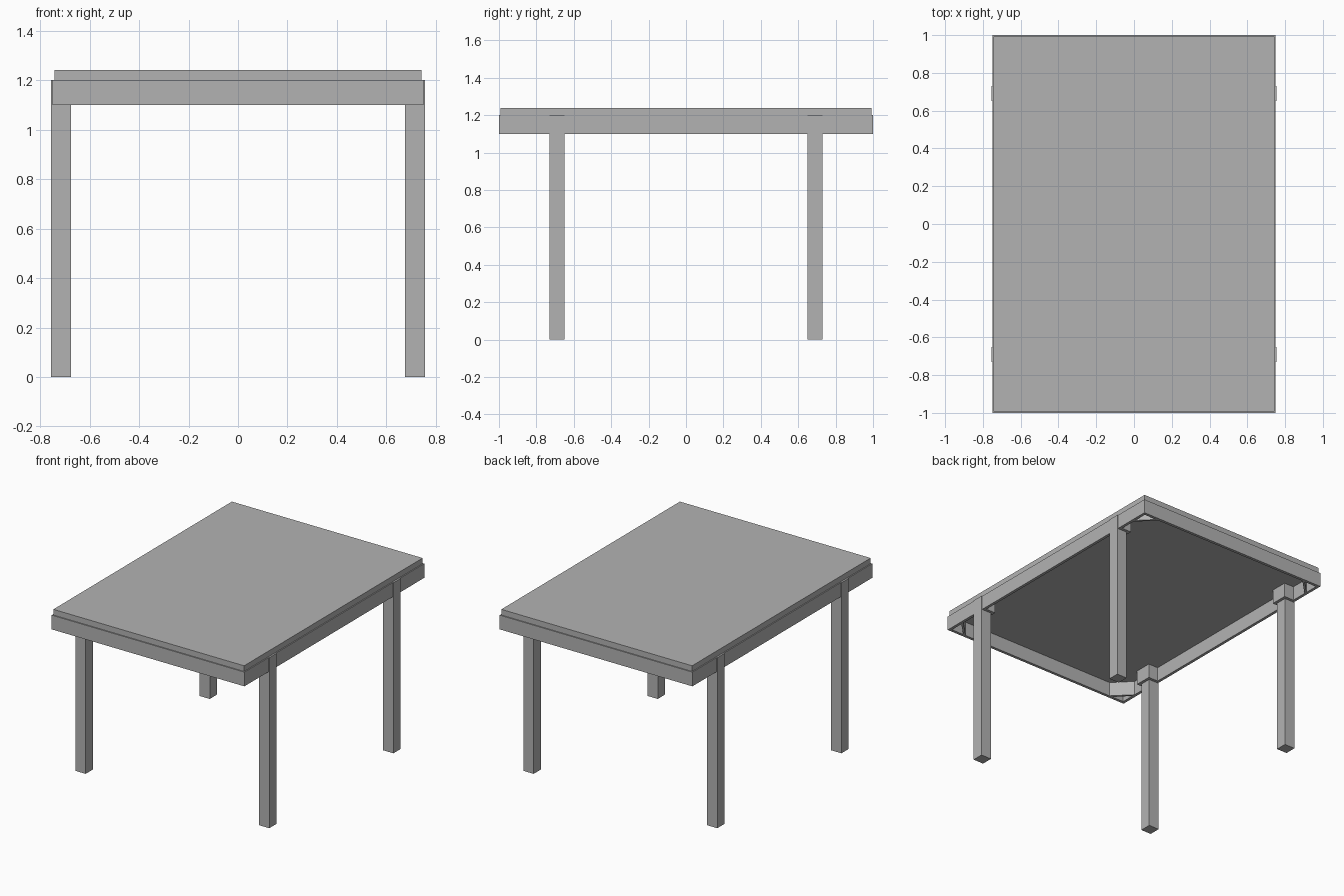
import bpy
import math

cube = bpy.data.objects.get("Cube")
if cube:
    bpy.data.objects.remove(cube, do_unlink=True)

# Single flat grey
grey = bpy.data.materials.new("grey")
grey.use_nodes = True
COLOUR = (0.45, 0.45, 0.45, 1)
grey.diffuse_color = COLOUR
grey.node_tree.nodes["Principled BSDF"].inputs["Base Color"].default_value = COLOUR


def box(name, centre, size, turn=0):
    """Box of a given size, optionally turned about z."""
    bpy.ops.mesh.primitive_cube_add(size=1, location=centre)
    ob = bpy.context.object
    ob.name = name
    ob.scale = size
    ob.rotation_euler.z = turn
    ob.data.materials.append(grey)
    return ob


HALF_X, HALF_Y = 0.75, 1.0
RAIL_Z, RAIL_H, RAIL_T = 1.15, 0.10, 0.02
LEG, LEG_TOP = 0.08, 1.20
LEG_X, LEG_Y = 0.715, 0.69
BRACE = 0.12

# Table top, set in slightly from the rails
box("table_top", (0, 0, 1.22), (1.485, 1.985, 0.04))

# Rails of the open frame below the top
for side, label in ((-1, "front"), (1, "back")):
    box(label + "_rail", (0, side * (HALF_Y - RAIL_T / 2), RAIL_Z),
        (2 * HALF_X, RAIL_T, RAIL_H))
for side, label in ((-1, "right"), (1, "left")):
    box(label + "_rail", (side * (HALF_X - RAIL_T / 2), 0, RAIL_Z),
        (RAIL_T, 2 * (HALF_Y - RAIL_T), RAIL_H))

for sx, lr in ((-1, "right"), (1, "left")):
    for sy, fb in ((-1, "front"), (1, "back")):
        corner = fb + "_" + lr
        # Leg, standing slightly proud of the side rail
        box(corner + "_leg", (sx * LEG_X, sy * LEG_Y, LEG_TOP / 2), (LEG, LEG, LEG_TOP))
        # Wider block holding the leg inside the frame
        box(corner + "_leg_block", (sx * 0.695, sy * LEG_Y, RAIL_Z), (0.08, 0.12, RAIL_H))
        # Diagonal brace across the frame corner
        inset = RAIL_T + BRACE / 2 - 0.007
        box(corner + "_corner_brace",
            (sx * (HALF_X - inset), sy * (HALF_Y - inset), RAIL_Z),
            (BRACE * math.sqrt(2), 0.015, RAIL_H), -sx * sy * math.pi / 4)
